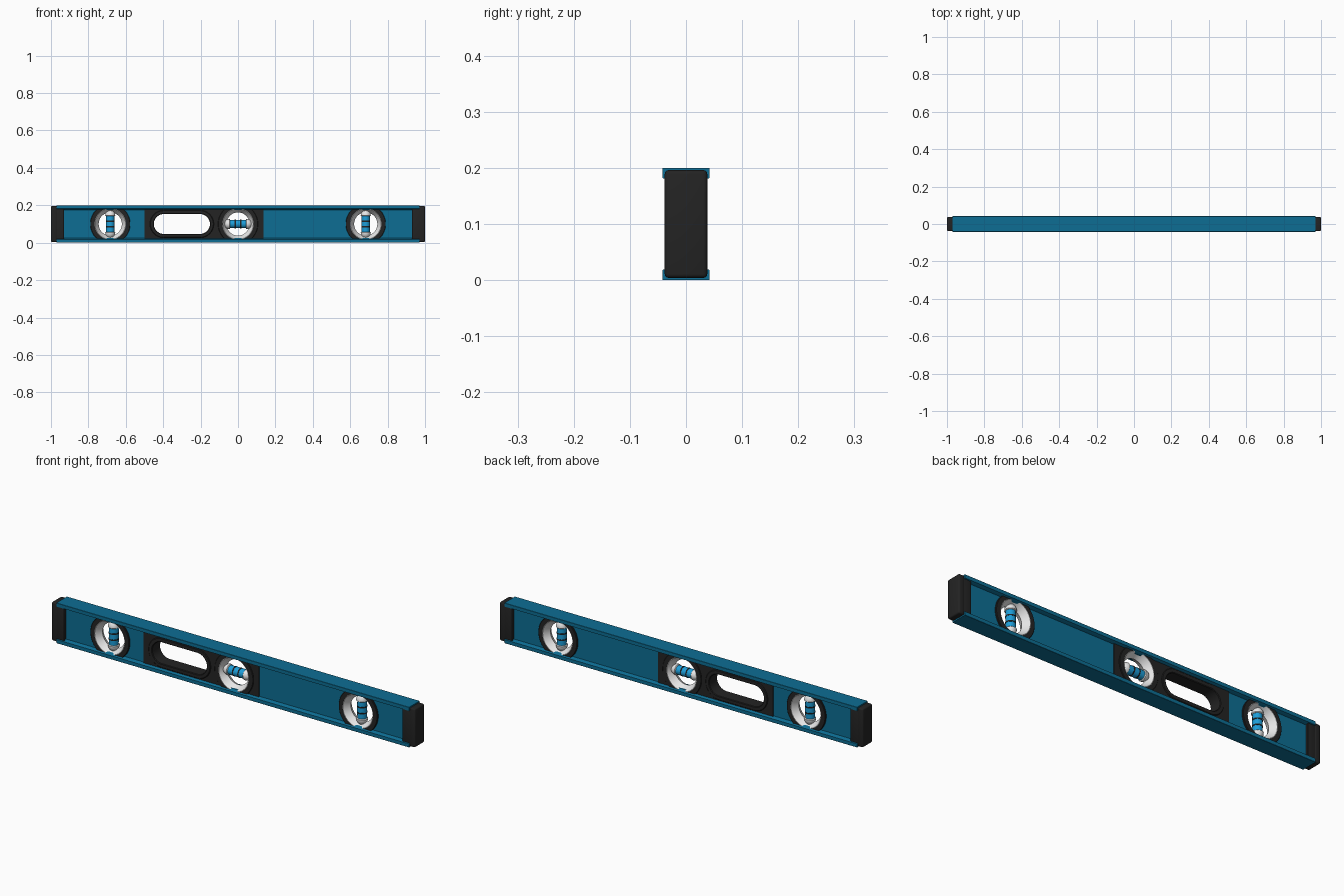
import bpy, bmesh
from math import cos, sin, pi, radians
from mathutils import Matrix

cube = bpy.data.objects.get("Cube")
if cube:
    bpy.data.objects.remove(cube)

MID = 0.1          # height of the long centre line
VIALS = {"right": -0.683, "centre": 0.0, "left": 0.683}


def material(name, rgb):
    m = bpy.data.materials.new(name)
    m.use_nodes = True
    m.diffuse_color = (*rgb, 1)
    m.node_tree.nodes["Principled BSDF"].inputs["Base Color"].default_value = (*rgb, 1)
    return m


TEAL = material("teal paint", (0.004, 0.155, 0.295))
BLACK = material("black plastic", (0.017, 0.017, 0.017))
WHITE = material("white plastic", (0.8, 0.8, 0.8))
BLUE = material("bright blue liquid", (0.012, 0.34, 0.69))


def finish(obj, mat, angle=35):
    obj.data.materials.clear()
    obj.data.materials.append(mat)
    bpy.ops.object.select_all(action="DESELECT")
    obj.select_set(True)
    bpy.context.view_layer.objects.active = obj
    bpy.ops.object.shade_smooth_by_angle(angle=radians(angle))
    return obj


def from_bmesh(name, bm, mat):
    bmesh.ops.recalc_face_normals(bm, faces=bm.faces)
    mesh = bpy.data.meshes.new(name)
    bm.to_mesh(mesh)
    bm.free()
    obj = bpy.data.objects.new(name, mesh)
    bpy.context.collection.objects.link(obj)
    return finish(obj, mat)


# Outlines in the front plane
def rect(x0, x1, h):
    return [(x0, MID - h), (x1, MID - h), (x1, MID + h), (x0, MID + h)]


def stadium(x, r, half=0.0, clip=1.0, n=48):
    pts = []
    for i in range(n):
        a = 2 * pi * (i + 0.5) / n
        shift = half if cos(a) > 0 else -half
        pts.append((x + shift + r * cos(a), MID + max(-clip, min(clip, r * sin(a)))))
    return pts


def panel(name, loops, half_depth, mat, bevel=0.0):
    """Flat outline with holes, given thickness through y."""
    cu = bpy.data.curves.new(name, "CURVE")
    cu.dimensions = "2D"
    cu.fill_mode = "BOTH"
    cu.extrude = half_depth - bevel
    cu.bevel_depth = bevel
    cu.bevel_resolution = 0
    cu.offset = -bevel
    for loop in loops:
        s = cu.splines.new("POLY")
        s.points.add(len(loop) - 1)
        for p, (x, z) in zip(s.points, loop):
            p.co = (x, z, 0, 1)
        s.use_cyclic_u = True
    temp = bpy.data.objects.new(name + " outline", cu)
    bpy.context.collection.objects.link(temp)
    mesh = bpy.data.meshes.new_from_object(
        temp.evaluated_get(bpy.context.evaluated_depsgraph_get()))
    bpy.data.objects.remove(temp)
    bm = bmesh.new()
    bm.from_mesh(mesh)
    bmesh.ops.remove_doubles(bm, verts=bm.verts, dist=1e-5)
    bm.transform(Matrix.Rotation(pi / 2, 4, "X"))
    return from_bmesh(name, bm, mat)


def lathe(name, profile, mat, matrix, closed=False, n=40):
    """Spin (radius, height) points round local z."""
    bm = bmesh.new()
    vs = [bm.verts.new((r, 0, h)) for r, h in profile]
    pairs = list(zip(vs, vs[1:])) + ([(vs[-1], vs[0])] if closed else [])
    edges = [bm.edges.new(p) for p in pairs]
    bmesh.ops.spin(bm, geom=vs + edges, cent=(0, 0, 0), axis=(0, 0, 1),
                   angle=2 * pi, steps=n)
    bmesh.ops.remove_doubles(bm, verts=bm.verts, dist=1e-5)
    bm.transform(matrix)
    return from_bmesh(name, bm, mat)


def block(name, centre, size, bevel, mat):
    bm = bmesh.new()
    bmesh.ops.create_cube(bm, size=1)
    bm.transform(Matrix.Translation(centre) @ Matrix.Diagonal((*size, 1)))
    bmesh.ops.bevel(bm, geom=bm.edges[:], offset=bevel, segments=3,
                    profile=0.5, affect="EDGES")
    return from_bmesh(name, bm, mat)


# Beam web, pierced for the vials and the hand grip
panel("beam_web", [rect(-0.97, 0.97, 0.088), rect(-0.49, 0.125, 0.074),
                   stadium(VIALS["right"], 0.084), stadium(VIALS["left"], 0.084)],
      0.025, TEAL)

# Flanges along the bottom and top
half = [(0.042, 0.001), (0.042, 0.018), (0.036, 0.02), (0.025, 0.025)]
section = [(0.041, 0)] + half + [(-y, z) for y, z in reversed(half)] + [(-0.041, 0)]
for name, flip in (("bottom_flange", False), ("top_flange", True)):
    bm = bmesh.new()
    face = bm.faces.new([bm.verts.new((-0.97, y, 2 * MID - z if flip else z))
                         for y, z in section])
    out = bmesh.ops.extrude_face_region(bm, geom=[face])["geom"]
    bmesh.ops.translate(bm, vec=(1.94, 0, 0),
                        verts=[v for v in out if isinstance(v, bmesh.types.BMVert)])
    from_bmesh(name, bm, TEAL)

# End caps with a plug that sits between the flanges
for side, s in (("left", 1), ("right", -1)):
    block(side + "_end_cap", (s * 0.984, 0, MID), (0.032, 0.076, 0.192), 0.007, BLACK)
    block(side + "_cap_plug", (s * 0.953, 0, MID), (0.046, 0.074, 0.166), 0.003, BLACK)

# Grip plate with raised rims
GRIP_X, GRIP_HALF = -0.30, 0.097
panel("grip_plate", [rect(-0.50, 0.135, 0.082), stadium(GRIP_X, 0.056, GRIP_HALF),
                     stadium(0, 0.083)], 0.029, BLACK)
panel("grip_rim", [stadium(GRIP_X, 0.074, GRIP_HALF),
                   stadium(GRIP_X, 0.053, GRIP_HALF)], 0.033, BLACK, 0.003)

# Vials: black bezel, white flared well, clear ends, liquid and marker bands
for side, x in VIALS.items():
    place = Matrix.Translation((x, 0, MID))
    panel(side + "_bezel", [stadium(x, 0.107, clip=0.082), stadium(x, 0.081)],
          0.033, BLACK, 0.002)
    lathe(side + "_well", [(0.082, -0.0335), (0.062, 0), (0.082, 0.0335),
                           (0.084, 0.0335), (0.084, -0.0335)], WHITE,
          place @ Matrix.Rotation(pi / 2, 4, "X"), closed=True)
    turn = place @ Matrix.Rotation(pi / 2 if side == "centre" else 0, 4, "Y")
    for end, s in (("first", 1), ("second", -1)):
        dome = [(0.027 * cos(a), s * (0.045 + 0.032 * sin(a)))
                for a in (i * pi / 16 for i in range(9))]
        lathe(f"{side}_vial_{end}_end", [(0, s * 0.042), (0.023, s * 0.042)] + dome,
              WHITE, turn, n=24)
        lathe(f"{side}_vial_{end}_band", [(0.0215, s * 0.012), (0.0235, s * 0.012),
                                          (0.0235, s * 0.018), (0.0215, s * 0.018)],
              BLACK, turn, closed=True, n=24)
    lathe(side + "_vial_liquid", [(0, -0.044), (0.022, -0.044), (0.0225, 0),
                                  (0.022, 0.044), (0, 0.044)], BLUE, turn, n=24)
